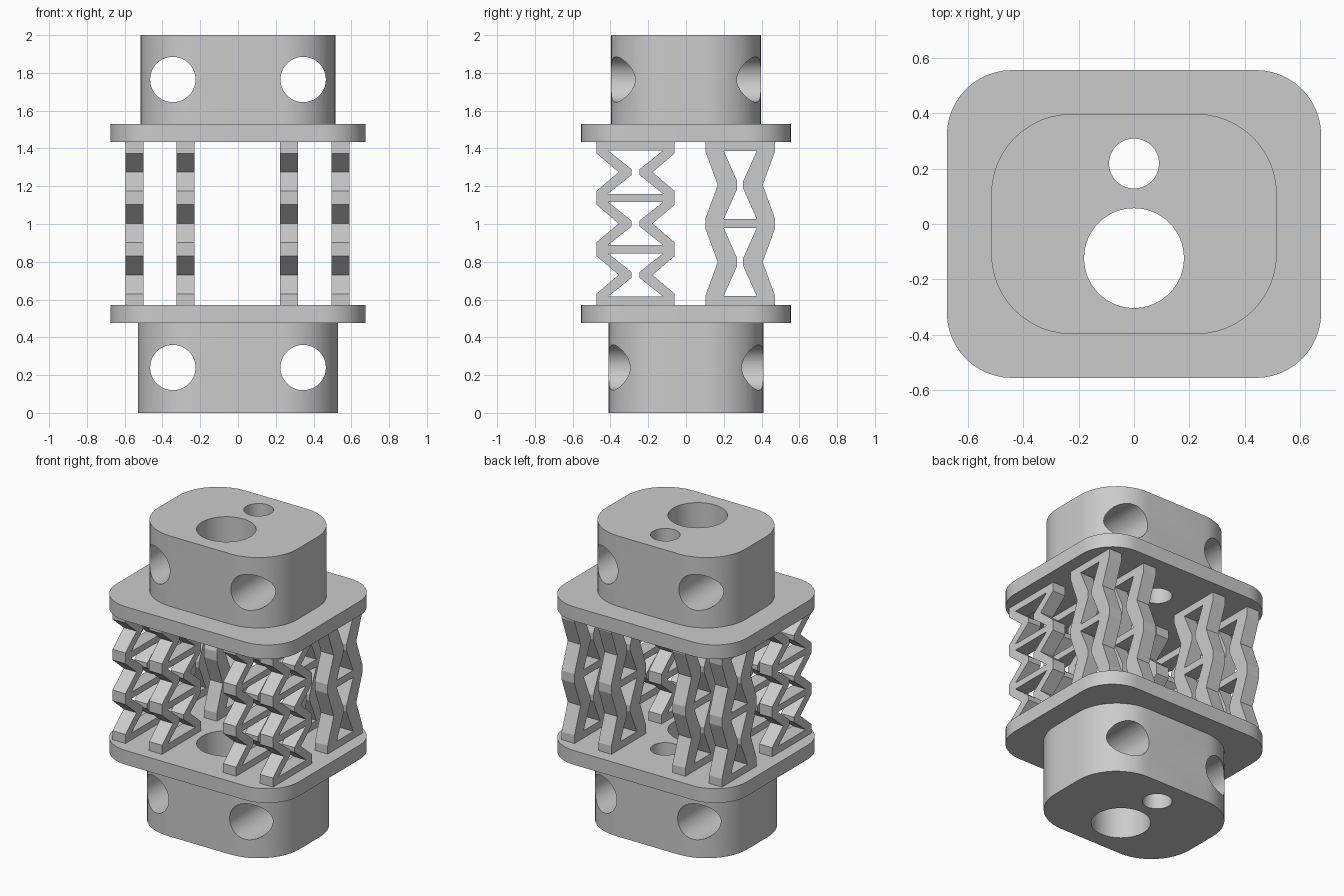
import bpy, bmesh, math
from mathutils import Matrix, Vector

cube = bpy.data.objects.get("Cube")
if cube:
    bpy.data.objects.remove(cube, do_unlink=True)

grey = bpy.data.materials.new("plain grey")
grey.use_nodes = True
grey.diffuse_color = (0.6, 0.6, 0.6, 1)
grey.node_tree.nodes["Principled BSDF"].inputs["Base Color"].default_value = (0.6, 0.6, 0.6, 1)


def add_object(name, mesh):
    obj = bpy.data.objects.new(name, mesh)
    bpy.context.collection.objects.link(obj)
    return obj


def rounded_rect(hx, hy, r, steps=12):
    pts = []
    for i, (sx, sy) in enumerate([(1, 1), (-1, 1), (-1, -1), (1, -1)]):
        for k in range(steps + 1):
            a = math.pi / 2 * (i + k / steps)
            pts.append((sx * (hx - r) + r * math.cos(a), sy * (hy - r) + r * math.sin(a)))
    return pts


def slab(name, hx, hy, r, z0, z1):
    """Rounded rectangle extruded from z0 to z1."""
    bm = bmesh.new()
    face = bm.faces.new([bm.verts.new((x, y, z0)) for x, y in rounded_rect(hx, hy, r)])
    top = bmesh.ops.extrude_face_region(bm, geom=[face])["geom"]
    bmesh.ops.translate(bm, vec=(0, 0, z1 - z0), verts=[g for g in top if isinstance(g, bmesh.types.BMVert)])
    bmesh.ops.recalc_face_normals(bm, faces=bm.faces)
    mesh = bpy.data.meshes.new(name)
    bm.to_mesh(mesh)
    bm.free()
    mesh.materials.append(grey)
    return add_object(name, mesh)


def drill(obj, center, radius, axis):
    """Cut a round hole right through along Z or Y."""
    bpy.ops.mesh.primitive_cylinder_add(vertices=64, radius=radius, depth=4, location=center,
                                        rotation=(math.pi / 2 if axis == "Y" else 0, 0, 0))
    cutter = bpy.context.object
    cutter.hide_render = True
    cutter.data.materials.append(grey)
    mod = obj.modifiers.new("hole", "BOOLEAN")
    mod.operation = "DIFFERENCE"
    mod.solver = "EXACT"
    mod.object = cutter
    bpy.context.view_layer.objects.active = obj
    bpy.ops.object.modifier_apply(modifier=mod.name)
    bpy.data.objects.remove(cutter, do_unlink=True)


def smooth(obj):
    bpy.ops.object.select_all(action="DESELECT")
    obj.select_set(True)
    bpy.context.view_layer.objects.active = obj
    bpy.ops.object.shade_smooth_by_angle(angle=math.radians(30))


# End blocks and flange plates
blocks = [(slab("lower_block", 0.53, 0.41, 0.3, 0, 0.475), 0.24),
          (slab("upper_block", 0.515, 0.397, 0.29, 1.53, 2), 1.765)]
plates = [slab("lower_plate", 0.675, 0.555, 0.235, 0.475, 0.57),
          slab("upper_plate", 0.675, 0.555, 0.235, 1.435, 1.53)]
for block, z in blocks:
    for side in (-1, 1):
        drill(block, (side * 0.345, 0, z), 0.12, "Y")
for part in [b for b, z in blocks] + plates:
    drill(part, (0, -0.123, 1), 0.18, "Z")
    drill(part, (0, 0.218, 1), 0.09, "Z")
    smooth(part)

# Re-entrant lattice springs between the plates
BOTTOM, TOP, MID = 0.57, 1.435, 1.0025


def lattice_mesh(name, cells, pitch, rim, rim_waist, rim_flat, gap, gap_waist, bar, waist_flat):
    """Stack of hourglass cells: all widths are half widths from the centre line."""
    waists = [MID + (i - (cells - 1) / 2) * pitch for i in range(cells)]
    side = [(rim, BOTTOM)]
    for z in waists:
        side += [(rim, z - pitch / 2 + rim_flat), (rim_waist, z), (rim, z + pitch / 2 - rim_flat)]
    side.append((rim, TOP))
    loops = [side + [(-y, z) for y, z in reversed(side)]]
    for z in waists:
        h = pitch / 2 - bar
        half = [(gap, z - h), (gap_waist, z - waist_flat), (gap_waist, z + waist_flat), (gap, z + h)]
        loops.append(half + [(-y, v) for y, v in reversed(half)])
    curve = bpy.data.curves.new(name, "CURVE")
    curve.dimensions = "2D"
    curve.fill_mode = "BOTH"
    curve.extrude = 0.0475
    for loop in loops:
        spline = curve.splines.new("POLY")
        spline.points.add(len(loop) - 1)
        for point, (y, z) in zip(spline.points, loop):
            point.co = (y, z, 0, 1)
        spline.use_cyclic_u = True
    temp = add_object(name, curve)
    bpy.context.view_layer.update()
    graph = bpy.context.evaluated_depsgraph_get()
    mesh = bpy.data.meshes.new_from_object(temp.evaluated_get(graph))
    bpy.data.objects.remove(temp, do_unlink=True)
    # Stand the profile up in the y-z plane
    mesh.transform(Matrix(((0, 0, 1, 0), (1, 0, 0, 0), (0, 1, 0, 0), (0, 0, 0, 1))))
    bm = bmesh.new()
    bm.from_mesh(mesh)
    bmesh.ops.remove_doubles(bm, verts=bm.verts, dist=0.0001)
    bmesh.ops.recalc_face_normals(bm, faces=bm.faces)
    for f in bm.faces:
        f.smooth = False
        f.material_index = 0
    bm.to_mesh(mesh)
    bm.free()
    mesh.materials.clear()
    mesh.materials.append(grey)
    return mesh


front = lattice_mesh("front_lattice", 3, 0.272, 0.207, 0.09, 0.036, 0.146, 0.022, 0.0215, 0.016)
back = lattice_mesh("back_lattice", 2, 0.408, 0.183, 0.119, 0.03, 0.087, 0.016, 0.024, 0.02)
for mesh, y in ((front, -0.267), (back, 0.287)):
    for label, x in (("right_outer", -0.547), ("right_inner", -0.277),
                     ("left_inner", 0.27), ("left_outer", 0.542)):
        add_object(f"{mesh.name}_{label}", mesh).location = Vector((x, y, 0))
